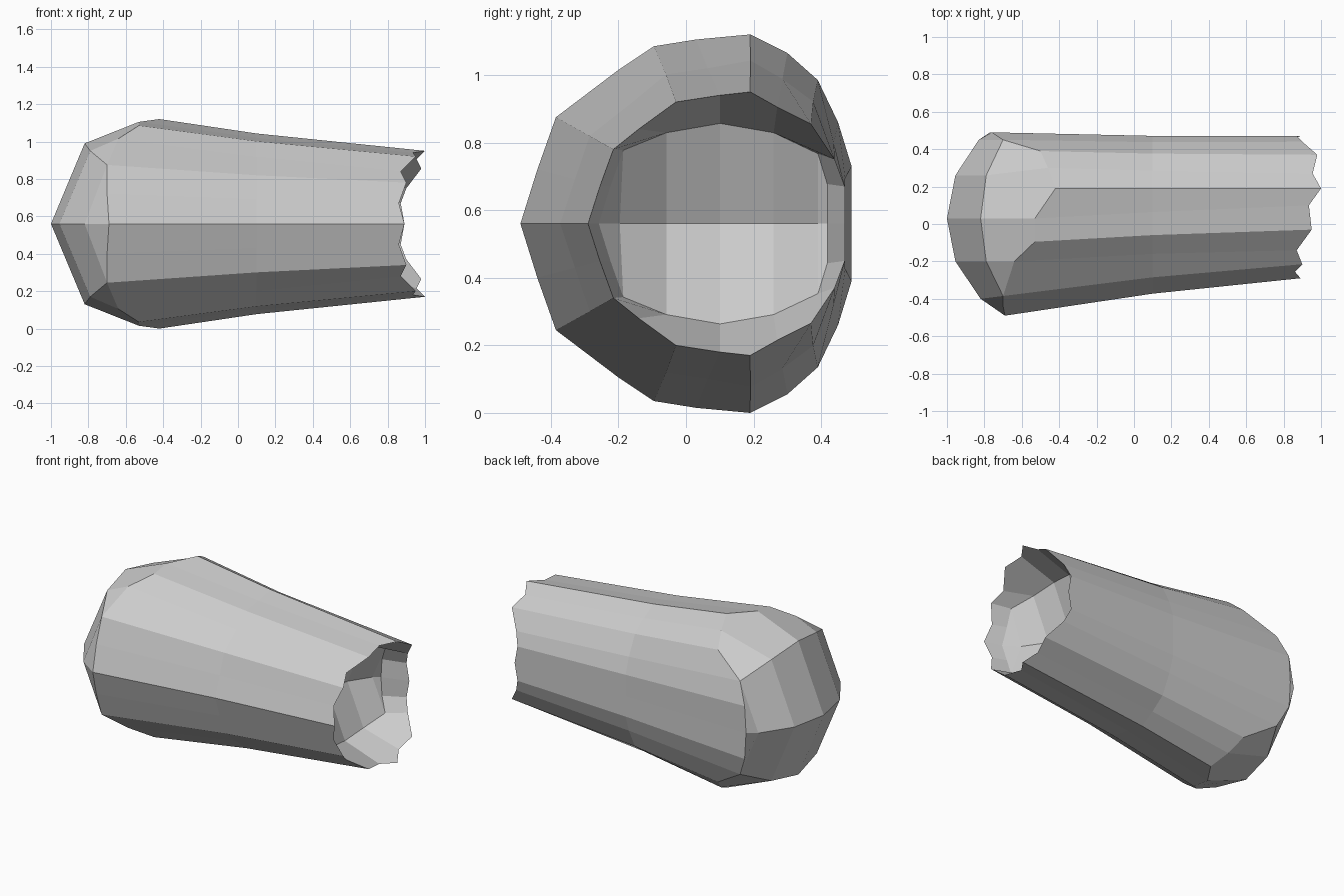
import bpy, bmesh
from mathutils import Vector

if "Cube" in bpy.data.objects:
    bpy.data.objects.remove(bpy.data.objects["Cube"])

MID = 0.56  # height of the symmetry plane

# Upper half outline: shoulder ring beside the blunt end
shoulder = {
    'A': (-.69, -.49, .56), 'A2': (-.70, -.44, .72), 'B': (-.70, -.385, .875),
    'P': (-.64, -.20, 1.015), 'C': (-.53, -.095, 1.085), 'Q': (-.53, .03, 1.105),
    'D': (-.42, .19, 1.12), 'R': (-.46, .30, 1.065), 'E': (-.50, .39, .985),
    'S': (-.70, .45, .86), 'F': (-.76, .49, .73), 'G': (-.77, .49, .56)}
# Ragged rim of the broken end
rim = {
    'A': (.89, -.29, .56), 'A2': (.86, -.255, .67), 'B': (.90, -.215, .78),
    'P': (.87, -.14, .84), 'C': (.95, -.03, .92), 'Q': (.935, .10, .94),
    'D': (1.0, .19, .95), 'R': (.955, .27, .905), 'E': (.98, .37, .855),
    'S': (.90, .44, .75), 'F': (.87, .47, .67), 'G': (.89, .47, .56)}
# Blunt end: ridge points and the bevel above them
cap = {
    'M1': (-.82, -.40, .56), 'M2': (-.955, -.20, .56), 'M3': (-1.0, .03, .56),
    'M4': (-.955, .26, .56), 'M5': (-.83, .45, .56),
    'N2': (-.79, -.20, .95), 'N3': (-.82, .03, .99), 'N4': (-.79, .26, .95)}
cap.update(shoulder)

dome_faces = ['A A2 B M1', 'M1 B N2 M2', 'M2 N2 N3 M3', 'M3 N3 N4 M4',
              'M4 N4 S M5', 'M5 S F G']
bevel_faces = ['B P N2', 'N2 P C Q N3', 'N3 Q D R N4', 'N4 R E S']
# Names before the bar are on the rim, names after it on the inner dome
hollow_faces = ['A A2|A2 A', 'A2 B|B A2', 'B P|N2 B', 'P C Q|N3 N2',
                'Q D R|N4 N3', 'R E S|S N4', 'S F|F S', 'F G|G F']


def waist(name):
    """Point a little inside the straight line from shoulder to rim."""
    a, b = Vector(shoulder[name]), Vector(rim[name])
    p = a.lerp(b, (0.1 - a.x) / (b.x - a.x))
    p.y = .2 + (p.y - .2) * .97
    p.z = MID + (p.z - MID) * .97
    return p


def recess(name):
    """Smaller copy of the blunt end, set inside the broken end."""
    x, y, z = cap[name]
    return (.69 * x + 1.256, .69 * y + .08, MID + .69 * (z - MID))


bm = bmesh.new()


def face(points):
    """Add a face and its mirror image below the middle plane."""
    for s in (1, -1):
        bm.faces.new([bm.verts.new((x, y, MID + s * (z - MID))) for x, y, z in points])


# Blunt end and its inner copy
for f in dome_faces + bevel_faces:
    face([cap[n] for n in f.split()])
for f in dome_faces:
    face([recess(n) for n in f.split()])

# Tapering sides
names = list(shoulder)
for a, b in zip(names, names[1:]):
    face([shoulder[a], shoulder[b], waist(b), waist(a)])
    face([waist(a), waist(b), rim[b], rim[a]])

# Walls of the hollow
for f in hollow_faces:
    outer, inner = f.split('|')
    face([rim[n] for n in outer.split()] + [recess(n) for n in inner.split()])

bmesh.ops.remove_doubles(bm, verts=bm.verts, dist=1e-4)
bmesh.ops.recalc_face_normals(bm, faces=bm.faces)
mesh = bpy.data.meshes.new('broken_stump')
bm.to_mesh(mesh)
bm.free()
obj = bpy.data.objects.new('broken_stump', mesh)
bpy.context.collection.objects.link(obj)
